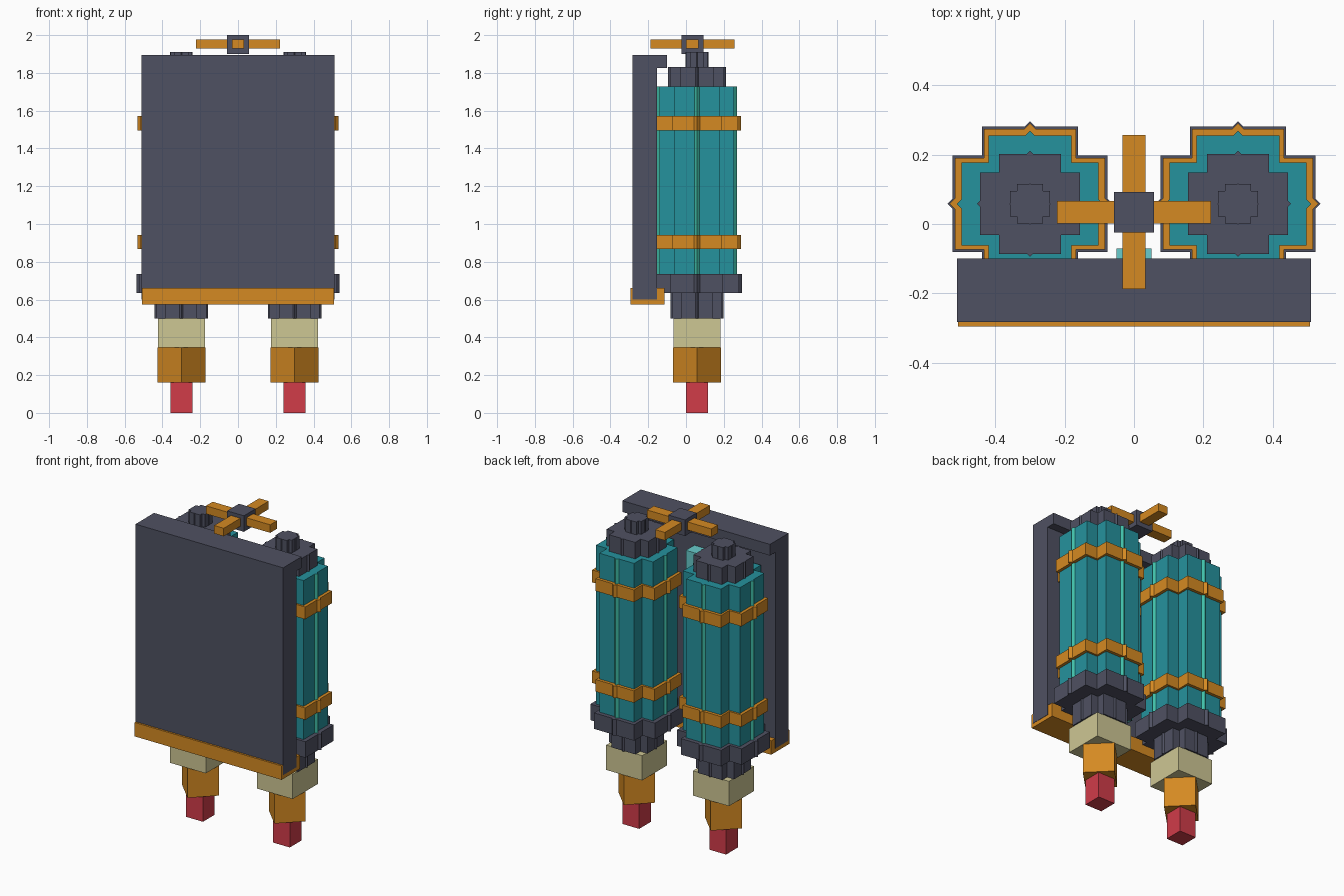
import bpy, bmesh, math
from mathutils import Matrix

cube = bpy.data.objects.get("Cube")
if cube:
    bpy.data.objects.remove(cube, do_unlink=True)


def linear(c):
    c /= 255
    return c / 12.92 if c <= 0.04045 else ((c + 0.055) / 1.055) ** 2.4


def material(name, *rgb):
    mat = bpy.data.materials.new(name)
    mat.use_nodes = True
    colour = [linear(c) for c in rgb] + [1]
    mat.diffuse_color = colour
    mat.node_tree.nodes["Principled BSDF"].inputs["Base Color"].default_value = colour
    return mat


slate = material("slate", 79, 81, 98)
gold = material("gold", 213, 138, 34)
teal = material("teal", 37, 146, 157)
mint = material("mint", 64, 190, 168)
aqua = material("aqua", 104, 204, 204)
cream = material("cream", 206, 199, 148)
red = material("red", 209, 60, 73)


def finish(name, bm, *mats):
    mesh = bpy.data.meshes.new(name)
    bm.to_mesh(mesh)
    bm.free()
    for mat in mats:
        mesh.materials.append(mat)
    obj = bpy.data.objects.new(name, mesh)
    bpy.context.collection.objects.link(obj)


def box(name, mat, x, y, z, turn=0):
    """Box between (min, max) pairs, optionally turned about its own z axis."""
    spans = (x, y, z)
    centre = [(a + b) / 2 for a, b in spans]
    size = [b - a for a, b in spans]
    bm = bmesh.new()
    bmesh.ops.create_cube(bm, size=1, matrix=Matrix.Translation(centre)
                          @ Matrix.Rotation(turn, 4, 'Z') @ Matrix.Diagonal((*size, 1)))
    finish(name, bm, mat)


def stepped(name, x, y, z, flat, step, tip, mat, ridge_mat=None):
    """Stepped-cross prism with a small pointed ridge on each of its four sides."""
    quarter = [(tip, 0), (flat, tip - flat), (flat, step), (step, step),
               (step, flat), (tip - flat, flat)]
    bm = bmesh.new()
    ring = []
    for k in range(4):
        c, s = round(math.cos(k * math.pi / 2)), round(math.sin(k * math.pi / 2))
        ring += [bm.verts.new((x + c * u - s * v, y + s * u + c * v, z[0])) for u, v in quarter]
    base = bm.faces.new(ring)
    top = bmesh.ops.extrude_face_region(bm, geom=[base], use_keep_orig=True)["geom"]
    bmesh.ops.translate(bm, vec=(0, 0, z[1] - z[0]),
                        verts=[v for v in top if isinstance(v, bmesh.types.BMVert)])
    bmesh.ops.recalc_face_normals(bm, faces=bm.faces)
    if ridge_mat:
        for f in bm.faces:
            f.material_index = int(abs(f.normal.x * f.normal.y) > 0.2)
    finish(name, bm, *([mat, ridge_mat] if ridge_mat else [mat]))


# Back plate with top lip, gold bottom trim and central gauge
W = 0.51
box("plate", slate, (-W, W), (-0.283, -0.153), (0.6, 1.895))
box("plate_top_lip", slate, (-W, W), (-0.154, -0.1), (1.825, 1.895))
box("plate_trim", gold, (-W + 0.002, W - 0.002), (-0.295, -0.115), (0.575, 0.662))
box("gauge", aqua, (-0.05, 0.05), (-0.155, -0.07), (0.735, 1.72))

# Two tanks, each with caps, bands and a thruster
Y = 0.058
for side, x in (("left", 0.3), ("right", -0.3)):
    stepped(side + "_tank", x, Y, (0.735, 1.727), 0.197, 0.12, 0.211, teal, mint)
    stepped(side + "_tank_cap", x, Y, (1.727, 1.83), 0.144, 0.09, 0.153, slate)
    stepped(side + "_tank_valve", x, Y, (1.83, 1.91), 0.057, 0.037, 0.06, slate)
    stepped(side + "_lower_band", x, Y, (0.867, 0.942), 0.216, 0.132, 0.232, gold)
    stepped(side + "_upper_band", x, Y, (1.495, 1.572), 0.216, 0.132, 0.232, gold)
    stepped(side + "_collar", x, Y, (0.635, 0.735), 0.223, 0.139, 0.238, slate)
    stepped(side + "_neck", x, Y, (0.5, 0.635), 0.132, 0.083, 0.141, slate)
    for part, mat, r, z, turn in (("thruster", cream, 0.124, (0.345, 0.5), 0),
                                  ("nozzle", gold, 0.09, (0.16, 0.345), math.pi / 4),
                                  ("flame", red, 0.058, (0, 0.16), 0)):
        box(side + "_" + part, mat, (x - r, x + r), (Y - r, Y + r), z, turn)

# Cross-shaped rotor above the tanks
C = 0.034
box("rotor_hub", slate, (-0.058, 0.058), (C - 0.058, C + 0.058), (1.9, 2.0))
for name, turn in (("rotor_bar_across", 0), ("rotor_bar_along", math.pi / 2)):
    box(name, gold, (-0.222, 0.222), (C - 0.033, C + 0.033), (1.928, 1.978), turn)
